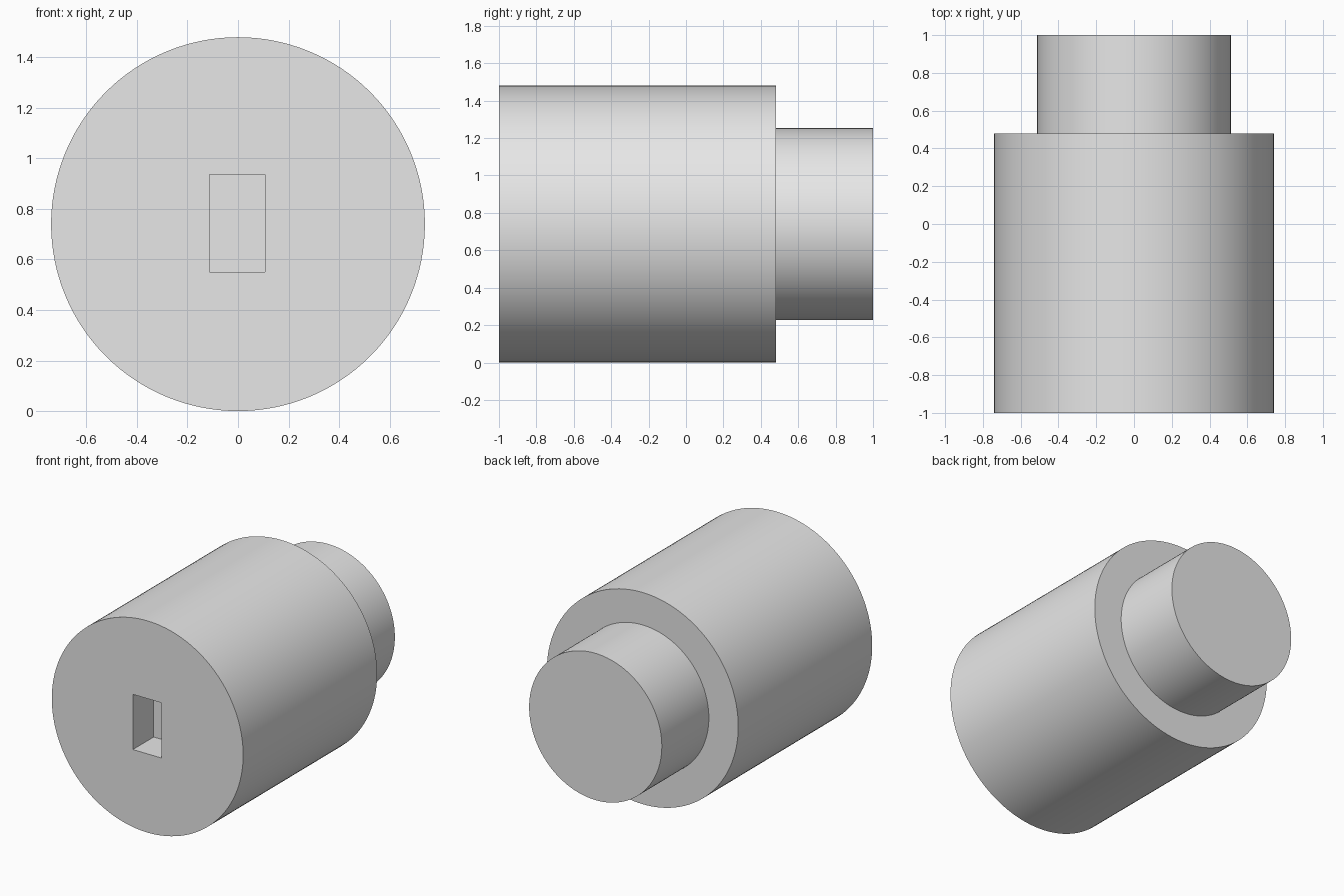
import bpy
import bmesh
import math

SEGMENTS = 128
RADIUS = 0.74
AXIS_Z = RADIUS

if "Cube" in bpy.data.objects:
    bpy.data.objects.remove(bpy.data.objects["Cube"], do_unlink=True)

# Single plain grey material
grey = bpy.data.materials.new("light_grey")
grey.use_nodes = True
grey.diffuse_color = (0.8, 0.8, 0.8, 1)
grey.node_tree.nodes["Principled BSDF"].inputs["Base Color"].default_value = (0.8, 0.8, 0.8, 1)


def lathe_along_y(name, profile):
    """Closed solid of revolution from (radius, y) points."""
    bm = bmesh.new()
    rings = []
    for radius, y in profile:
        angles = [math.tau * i / SEGMENTS for i in range(SEGMENTS)]
        rings.append([bm.verts.new((radius * math.sin(a), y, AXIS_Z + radius * math.cos(a)))
                      for a in angles])
    for a, b in zip(rings, rings[1:]):
        for i in range(SEGMENTS):
            j = (i + 1) % SEGMENTS
            bm.faces.new((a[i], a[j], b[j], b[i]))
    bm.faces.new(rings[0])
    bm.faces.new(rings[-1])
    bmesh.ops.recalc_face_normals(bm, faces=bm.faces)
    mesh = bpy.data.meshes.new(name)
    bm.to_mesh(mesh)
    bm.free()
    mesh.materials.append(grey)
    obj = bpy.data.objects.new(name, mesh)
    bpy.context.collection.objects.link(obj)
    return obj


# Wide barrel stepping down to a narrower rear boss
body = lathe_along_y("stepped_cylinder", [(RADIUS, -1), (RADIUS, 0.48), (0.513, 0.48), (0.513, 1)])

# Blind rectangular slot in the front face
bpy.ops.mesh.primitive_cube_add(size=1, location=(-0.003, -1, 0.743))
cutter = bpy.context.object
cutter.name = "slot_cutter"
cutter.scale = (0.22, 0.46, 0.386)
cutter.data.materials.append(grey)
cutter.hide_render = True

slot = body.modifiers.new("slot", "BOOLEAN")
slot.operation = "DIFFERENCE"
slot.solver = "EXACT"
slot.object = cutter

bpy.ops.object.select_all(action="DESELECT")
body.select_set(True)
bpy.context.view_layer.objects.active = body
bpy.ops.object.modifier_apply(modifier=slot.name)
bpy.data.objects.remove(cutter, do_unlink=True)

# Smooth round walls, sharp rims
bpy.ops.object.shade_smooth_by_angle(angle=math.radians(30))
